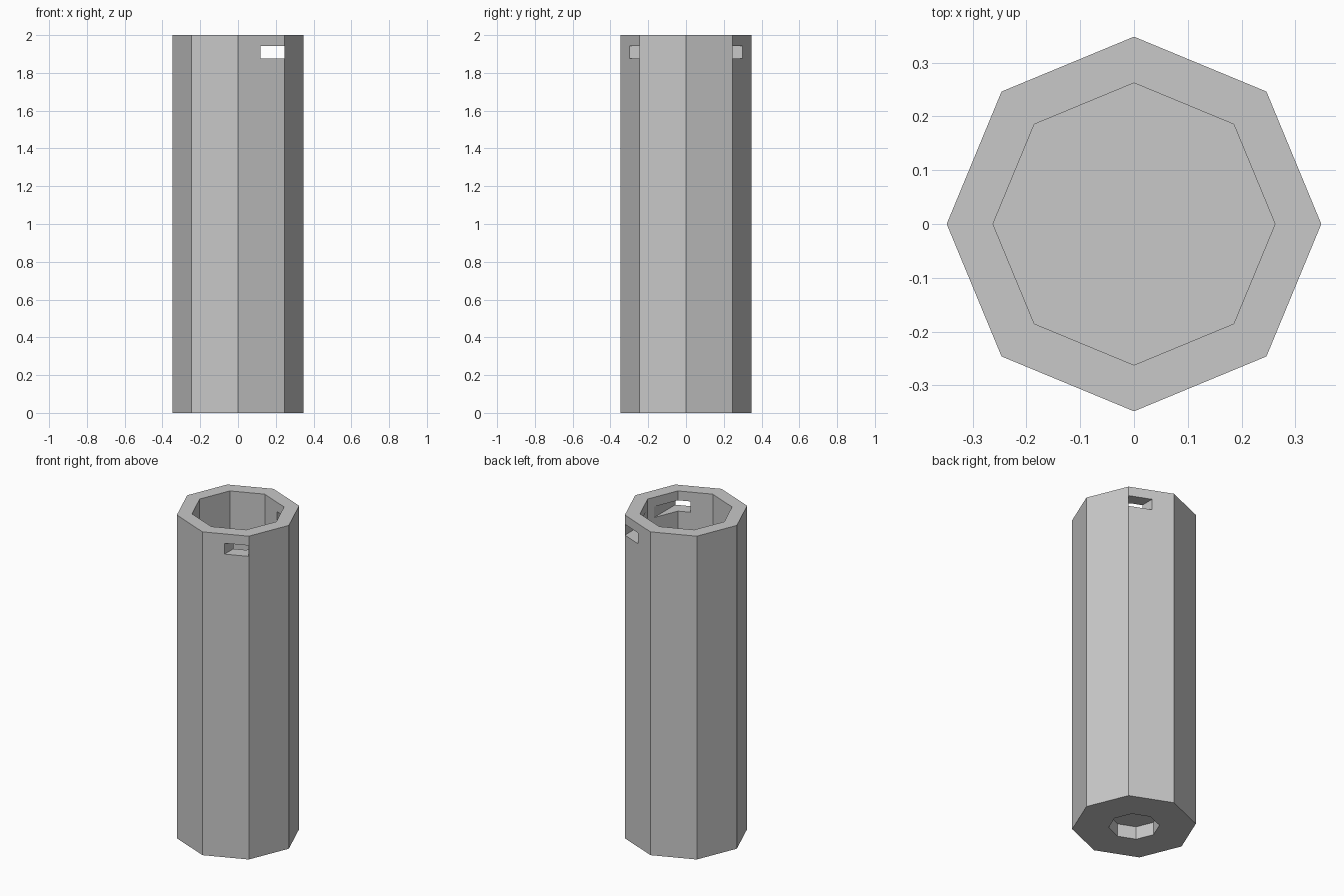
import bpy
import bmesh
from math import cos, sin, pi

SIDES = 8
OUTER, INNER, SOCKET = 0.348, 0.262, 0.143
HEIGHT, FLOOR, SOCKET_DEPTH = 2.0, 0.16, 0.08
SLOT_X, SLOT_Z = (0.118, 0.2455), (1.875, 1.942)

cube = bpy.data.objects.get("Cube")
if cube:
    bpy.data.objects.remove(cube, do_unlink=True)

grey = bpy.data.materials.new("plain grey")
grey.use_nodes = True
colour = (0.58, 0.58, 0.58, 1)
grey.diffuse_color = colour
grey.node_tree.nodes["Principled BSDF"].inputs["Base Color"].default_value = colour


def make_object(name, bm):
    bmesh.ops.recalc_face_normals(bm, faces=bm.faces)
    mesh = bpy.data.meshes.new(name)
    bm.to_mesh(mesh)
    bm.free()
    mesh.materials.append(grey)
    obj = bpy.data.objects.new(name, mesh)
    bpy.context.collection.objects.link(obj)
    return obj


def turned_solid(name, profile):
    """Join octagonal rings along a (radius, height) profile and cap both ends."""
    bm = bmesh.new()
    angles = [2 * pi * i / SIDES for i in range(SIDES)]
    rings = [[bm.verts.new((r * cos(a), r * sin(a), z)) for a in angles]
             for r, z in profile]
    for low, high in zip(rings, rings[1:]):
        for i in range(SIDES):
            j = (i + 1) % SIDES
            bm.faces.new((low[i], low[j], high[j], high[i]))
    bm.faces.new(rings[0])
    bm.faces.new(rings[-1])
    return make_object(name, bm)


def slot_cutter(name, side):
    """Long box that pierces the tube from front to back."""
    bm = bmesh.new()
    bmesh.ops.create_cube(bm, size=1)
    for v in bm.verts:
        v.co.x = side * SLOT_X[v.co.x > 0]
        v.co.y *= 1.2
        v.co.z = SLOT_Z[v.co.z > 0]
    obj = make_object(name, bm)
    obj.hide_render = True
    return obj


# Tube: blind socket underneath, outer wall, rim, inner wall and floor
tube = turned_solid("tube_body", [
    (SOCKET, SOCKET_DEPTH), (SOCKET, 0), (OUTER, 0),
    (OUTER, HEIGHT), (INNER, HEIGHT), (INNER, FLOOR)])

# Strap slots near the rim, one on each side
cutters = [slot_cutter("left_slot_cutter", 1), slot_cutter("right_slot_cutter", -1)]
for cutter in cutters:
    mod = tube.modifiers.new("slot", 'BOOLEAN')
    mod.operation = 'DIFFERENCE'
    mod.solver = 'EXACT'
    mod.object = cutter

# Bake the cuts and drop the cutters
depsgraph = bpy.context.evaluated_depsgraph_get()
cut_mesh = bpy.data.meshes.new_from_object(tube.evaluated_get(depsgraph))
tube.modifiers.clear()
tube.data = cut_mesh
for cutter in cutters:
    bpy.data.objects.remove(cutter, do_unlink=True)
